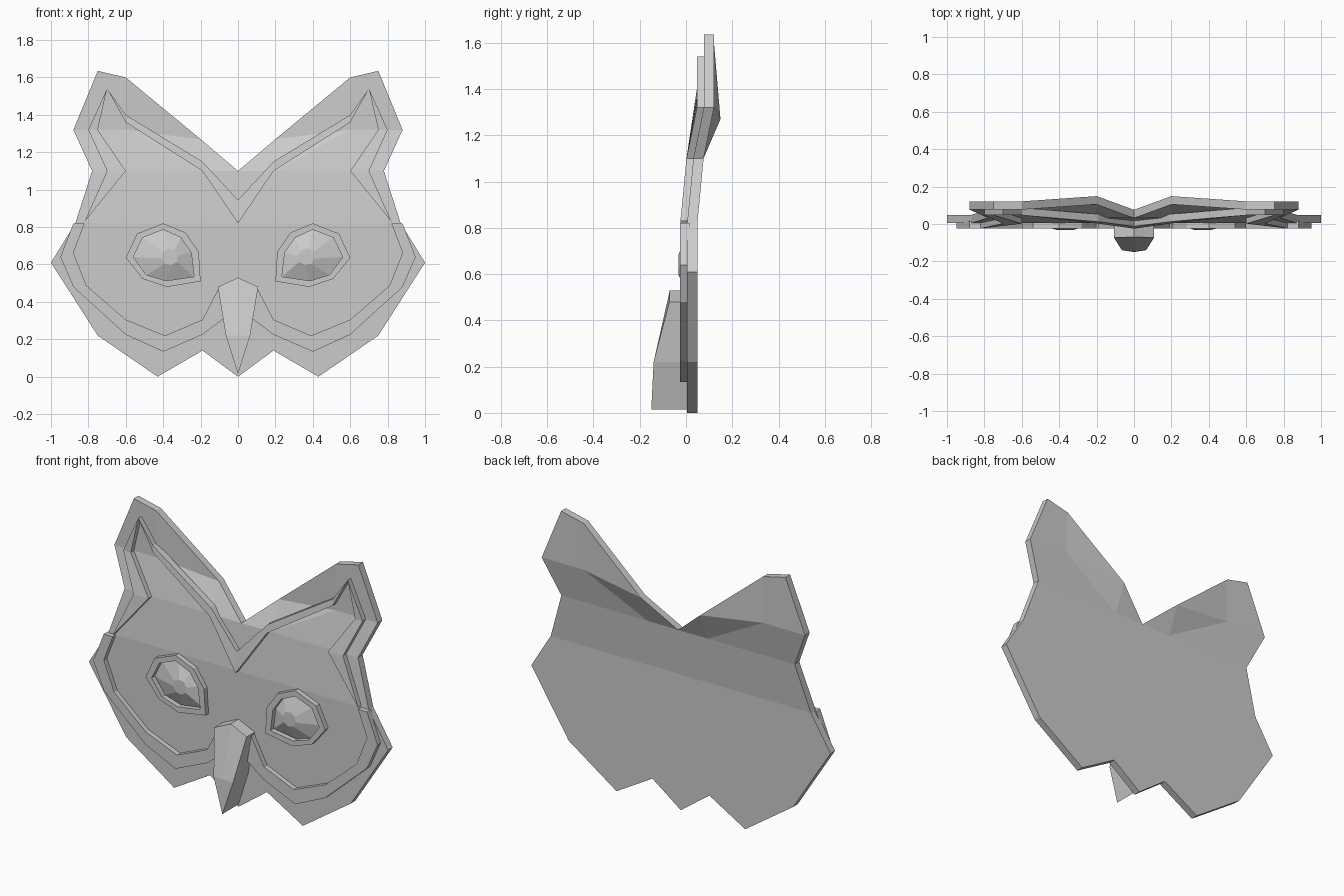
import bpy, bmesh, math

if "Cube" in bpy.data.objects:
    bpy.data.objects.remove(bpy.data.objects["Cube"])


def depth(z):
    """Front surface of the mask: flat face, ears leaning back."""
    keys = [(0, 0.005), (0.82, 0.005), (1.1, 0.032), (1.32, 0.077), (2, 0.077)]
    for (z0, y0), (z1, y1) in zip(keys, keys[1:]):
        if z <= z1:
            return y0 + (y1 - y0) * (z - z0) / (z1 - z0)


def finish(name, bm):
    bmesh.ops.remove_doubles(bm, verts=bm.verts, dist=1e-4)
    bmesh.ops.recalc_face_normals(bm, faces=bm.faces)
    me = bpy.data.meshes.new(name)
    bm.to_mesh(me)
    bm.free()
    ob = bpy.data.objects.new(name, me)
    bpy.context.collection.objects.link(ob)
    return ob


def slab(name, polys, back):
    """Mirror front polygons across x, weld, and extrude to back(v)."""
    bm = bmesh.new()
    for poly in polys:
        for s in (1, -1):
            pts = poly if s == 1 else poly[::-1]
            clean = [p for i, p in enumerate(pts) if p != pts[i - 1]]
            bm.faces.new([bm.verts.new((s * x, y, z)) for x, y, z in clean])
    bmesh.ops.remove_doubles(bm, verts=bm.verts, dist=1e-4)
    ext = bmesh.ops.extrude_face_region(bm, geom=bm.faces[:], use_keep_orig=True)
    for v in ext["geom"]:
        if isinstance(v, bmesh.types.BMVert):
            v.co.y = back(v.co)
    return finish(name, bm)


def band(name, outer, inner, closed=False):
    """Raised strip between two outlines, following the mask surface."""
    o = [(x, depth(z) - 0.03, z) for x, z in outer]
    i = [(x, depth(z) - 0.03, z) for x, z in inner]
    n = len(o)
    polys = [[o[k], o[(k + 1) % n], i[(k + 1) % n], i[k]]
             for k in range(n if closed else n - 1)]
    return slab(name, polys, lambda c: c.y + 0.04)


# Mask plate
def P(x, z, y=None):
    return (x, depth(z) if y is None else y, z)


a = [P(0, .82), P(.2, .82), P(.6, .82), P(.87, .82)]
b = [P(0, 1.1), P(.2, 1.1), P(.6, 1.1), P(.78, 1.1)]
c = [P(.2, 1.27, .105), P(.6, 1.32), P(.88, 1.32)]
t = [P(.6, 1.6), P(.75, 1.635)]
plate = [a + [P(1, .61), P(.75, .22), P(.43, 0), P(.19, .14), P(0, 0)]]
plate += [[a[k], a[k + 1], b[k + 1], b[k]] for k in range(3)]
plate += [[b[0], b[1], c[0]], [b[1], b[2], c[1]], [b[1], c[1], c[0]],
          [b[2], b[3], c[2], c[1]], [c[0], c[1], t[0]], [c[1], c[2], t[1], t[0]]]
slab("mask_plate", plate, lambda v: v.y + 0.044)

# Brow and ear trim
band("brow_trim", [(0, .945), (.19, 1.15), (.6, 1.4), (.7, 1.54)],
     [(0, .82), (.19, 1.1), (.6, 1.36), (.7, 1.54)])
band("ear_side_trim", [(.7, 1.54), (.8, 1.32), (.7, 1.1), (.82, .83)],
     [(.7, 1.54), (.75, 1.32), (.6, 1.1), (.82, .83)])

# Face disc trim
band("face_trim",
     [(.88, .82), (.95, .64), (.88, .48), (.6, .225), (.4, .134), (.19, .225), (.07, .315)],
     [(.82, .82), (.88, .663), (.81, .487), (.6, .305), (.39, .22), (.19, .305), (.1, .48)])

# Eye rims
rim_out = [(.4, .82), (.54, .765), (.6, .636), (.51, .524),
           (.38, .48), (.2, .51), (.21, .668), (.28, .77)]
rim_in = [(.4, .786), (.51, .743), (.56, .64), (.49, .545),
          (.385, .513), (.235, .535), (.25, .663), (.305, .743)]
band("eye_rims", rim_out, rim_in, closed=True)

# Faceted eyeballs
for s, side in ((1, "right"), (-1, "left")):
    bm = bmesh.new()
    base = [bm.verts.new((s * x, 0.005, z)) for x, z in rim_in]
    cap = []
    for k in range(8):
        ang = math.radians(80 - 45 * k)
        cap.append(bm.verts.new((s * (.365 + .045 * math.cos(ang)), -0.032,
                                 .64 + .045 * math.sin(ang))))
    for k in range(8):
        j = (k + 1) % 8
        bm.faces.new((base[k], base[j], cap[j], cap[k]))
    bm.faces.new(cap)
    bm.faces.new(base[::-1])
    finish("eye_" + side, bm)

# Beak
slab("beak", [[(0, -.07, .53), (.108, -.072, .48), (.065, -.14, .22), (0, -.14, .22)],
              [(0, -.14, .22), (.065, -.14, .22), (0, -.15, .015)]],
     lambda v: 0.01)
